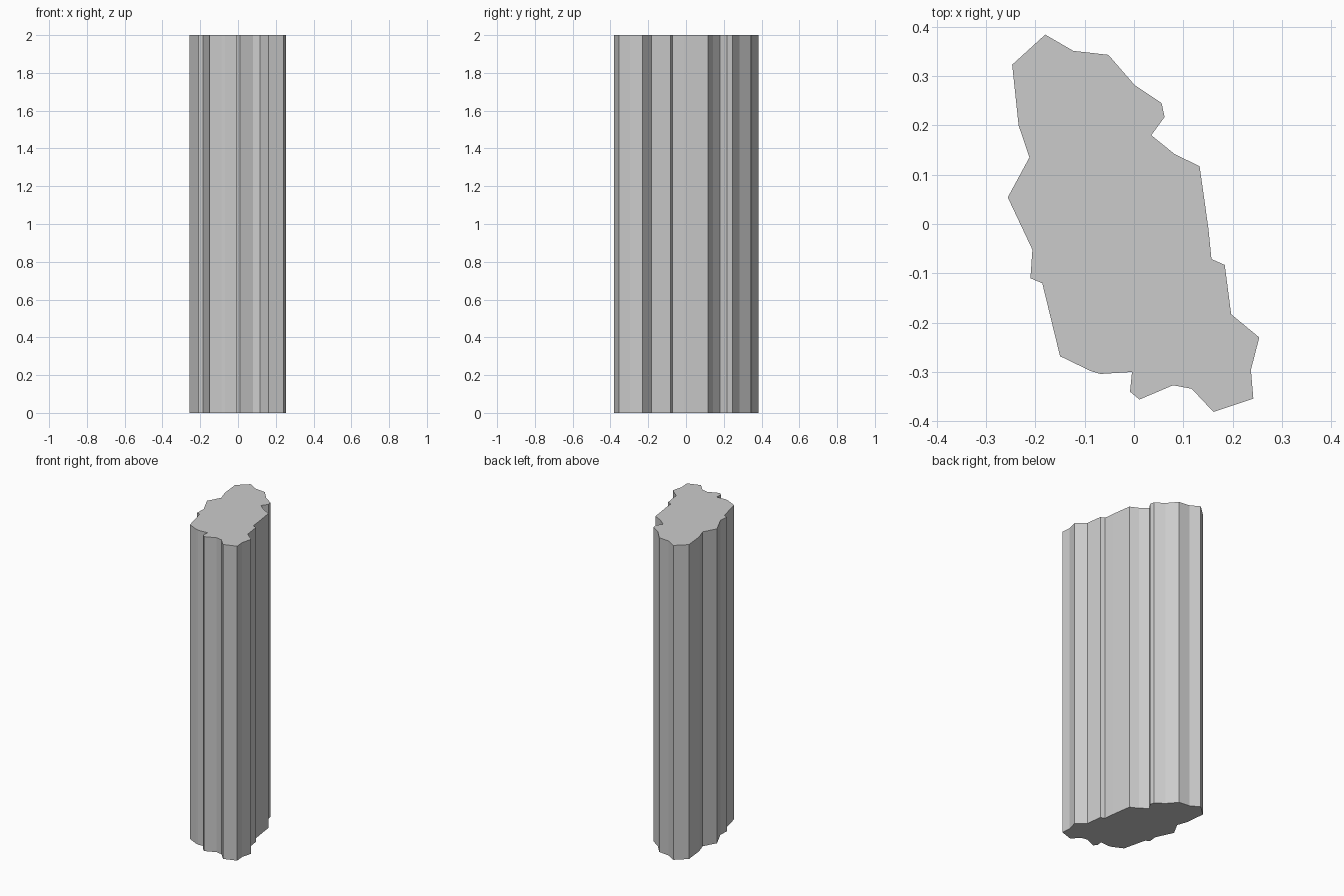
import bpy, bmesh

# Irregular rock outline, seen from above, clockwise from the back
OUTLINE = [
    (-0.180, 0.384), (-0.123, 0.351), (-0.052, 0.343), (0.001, 0.282),
    (0.056, 0.245), (0.062, 0.217), (0.035, 0.180), (0.082, 0.142),
    (0.133, 0.117), (0.151, -0.010), (0.157, -0.071), (0.184, -0.083),
    (0.197, -0.183), (0.254, -0.230), (0.237, -0.296), (0.242, -0.354),
    (0.161, -0.381), (0.117, -0.334), (0.079, -0.327), (0.011, -0.356),
    (-0.008, -0.340), (-0.004, -0.300), (-0.068, -0.304), (-0.088, -0.298),
    (-0.150, -0.268), (-0.186, -0.120), (-0.210, -0.110), (-0.206, -0.052),
    (-0.256, 0.054), (-0.212, 0.135), (-0.234, 0.200), (-0.247, 0.323),
]
HEIGHT = 2.0

# Stone pillar: the outline extruded straight up, flat ends and flat facets
bm = bmesh.new()
base = bm.faces.new([bm.verts.new((x, y, 0)) for x, y in OUTLINE])
top = bmesh.ops.extrude_face_region(bm, geom=[base], use_keep_orig=True)["geom"]
bmesh.ops.translate(bm, vec=(0, 0, HEIGHT),
                    verts=[v for v in top if isinstance(v, bmesh.types.BMVert)])
bmesh.ops.recalc_face_normals(bm, faces=bm.faces)

mesh = bpy.data.meshes.new("stone_pillar")
bm.to_mesh(mesh)
bm.free()
bpy.context.collection.objects.link(bpy.data.objects.new("stone_pillar", mesh))
